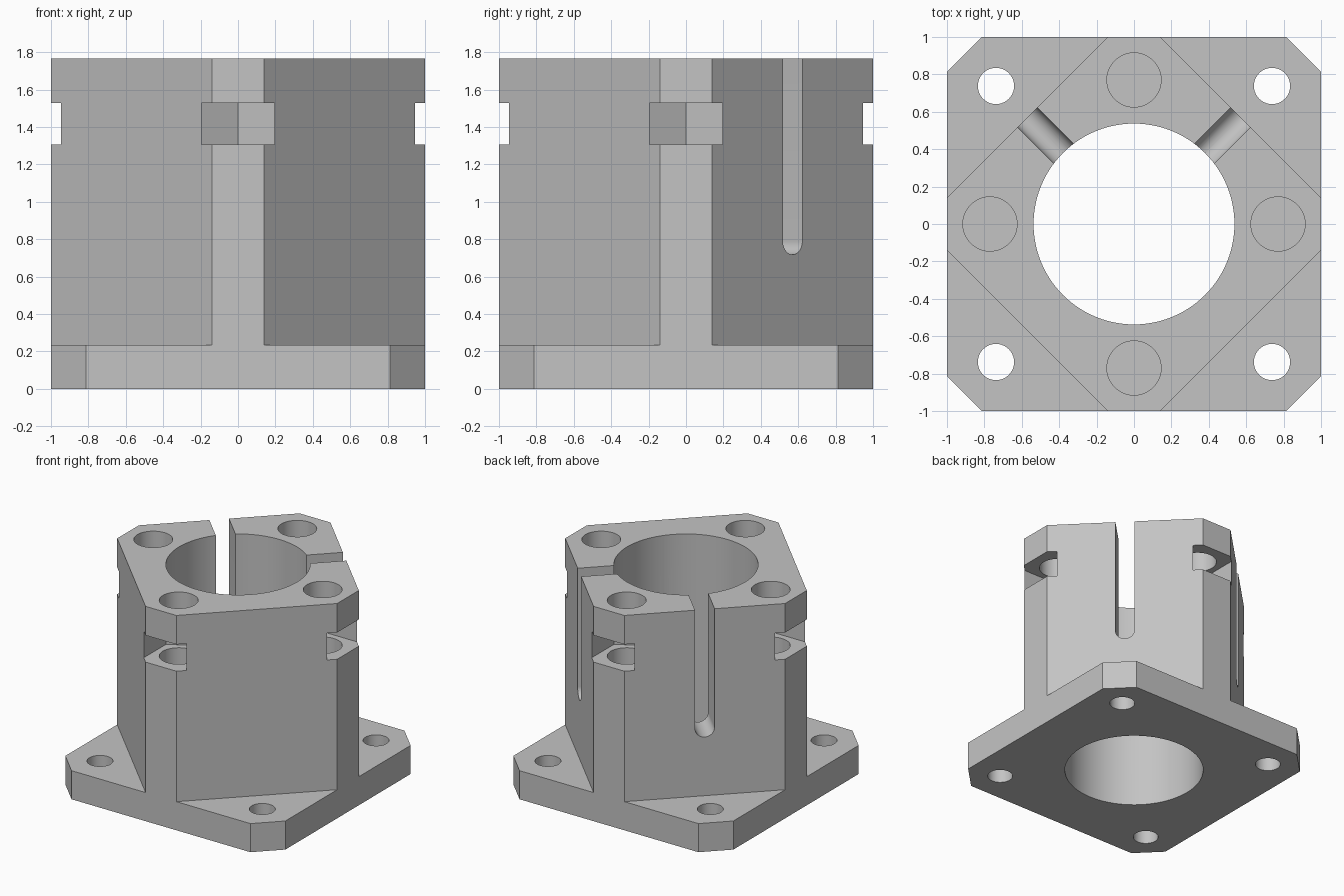
import bpy, bmesh, math
from mathutils import Matrix, Vector

cube = bpy.data.objects.get("Cube")
if cube:
    bpy.data.objects.remove(cube, do_unlink=True)

PLATE_TOP, TOP = 0.235, 1.765
BORE_R, BOLT_R, MOUNT_R = 0.537, 0.145, 0.097
BOLT_POS, MOUNT_POS = 0.77, 0.738

grey = bpy.data.materials.new("plain_grey")
grey.use_nodes = True
colour = (0.55, 0.55, 0.55, 1)
grey.diffuse_color = colour
grey.node_tree.nodes["Principled BSDF"].inputs["Base Color"].default_value = colour


def prism(name, points, z0, z1, matrix=None):
    """Extrude a counter-clockwise outline from z0 to z1."""
    bm = bmesh.new()
    face = bm.faces.new([bm.verts.new((x, y, z0)) for x, y in points])
    new = bmesh.ops.extrude_face_region(bm, geom=[face])["geom"]
    bmesh.ops.translate(bm, vec=(0, 0, z1 - z0),
                        verts=[v for v in new if isinstance(v, bmesh.types.BMVert)])
    if matrix:
        bm.transform(matrix)
    bmesh.ops.recalc_face_normals(bm, faces=bm.faces)
    mesh = bpy.data.meshes.new(name)
    bm.to_mesh(mesh)
    bm.free()
    mesh.materials.append(grey)
    obj = bpy.data.objects.new(name, mesh)
    bpy.context.collection.objects.link(obj)
    return obj


def arc(radius, n, start=0.0, sweep=math.tau, cx=0.0, cy=0.0):
    return [(cx + radius * math.cos(start + sweep * i / n),
             cy + radius * math.sin(start + sweep * i / n)) for i in range(n)]


def chamfered_square(flat):
    """Square of half width 1 with corners cut where the flat ends."""
    return [(1, -flat), (1, flat), (flat, 1), (-flat, 1),
            (-1, flat), (-1, -flat), (-flat, -1), (flat, -1)]


def combine(body, other, operation):
    mod = body.modifiers.new(operation.title(), 'BOOLEAN')
    mod.operation, mod.solver, mod.object = operation, 'EXACT', other
    bpy.context.view_layer.objects.active = body
    bpy.ops.object.modifier_apply(modifier=mod.name)
    bpy.data.objects.remove(other, do_unlink=True)


# Base plate and clamp tower
body = prism("clamp_body", chamfered_square(0.813), 0, PLATE_TOP)
combine(body, prism("tower", chamfered_square(0.14), 0.1, TOP), 'UNION')

# Central bore
combine(body, prism("bore", arc(BORE_R, 96), -0.2, TOP + 0.2), 'DIFFERENCE')

# Outlines shared by the four sides
half = 0.195
hex_r = half / math.cos(math.pi / 6)
pocket = [(0, BOLT_POS - hex_r), (half, BOLT_POS - hex_r / 2), (half, 1.2),
          (-half, 1.2), (-half, BOLT_POS - hex_r / 2)]
slot_r = 0.074
slot = arc(slot_r, 20, math.pi, math.pi, 0, 0.717 + slot_r)
slot += [(slot_r, 0.717 + slot_r), (slot_r, TOP + 0.2), (-slot_r, TOP + 0.2)]
upright = Matrix.Rotation(math.pi / 2, 4, 'X')

for i in range(4):
    turn = Matrix.Rotation(i * math.pi / 2, 4, 'Z')
    diagonal = Matrix.Rotation(i * math.pi / 2 + math.pi / 4, 4, 'Z')
    # Mounting hole through the plate
    spot = diagonal @ Vector((0, MOUNT_POS * math.sqrt(2), 0))
    combine(body, prism("mount_hole", arc(MOUNT_R, 40, cx=spot.x, cy=spot.y),
                        -0.2, 0.5), 'DIFFERENCE')
    # Blind bolt hole from the top
    spot = turn @ Vector((0, BOLT_POS, 0))
    combine(body, prism("bolt_hole", arc(BOLT_R, 48, cx=spot.x, cy=spot.y),
                        1.0, TOP + 0.2), 'DIFFERENCE')
    # Nut pocket open to the outside
    combine(body, prism("nut_pocket", pocket, 1.307, 1.527, turn), 'DIFFERENCE')
    # Round-ended clamping slot
    combine(body, prism("clamp_slot", slot, -1.2, -0.3, diagonal @ upright), 'DIFFERENCE')

bpy.ops.object.select_all(action='DESELECT')
body.select_set(True)
bpy.context.view_layer.objects.active = body
bpy.ops.object.shade_smooth_by_angle(angle=math.radians(25))
